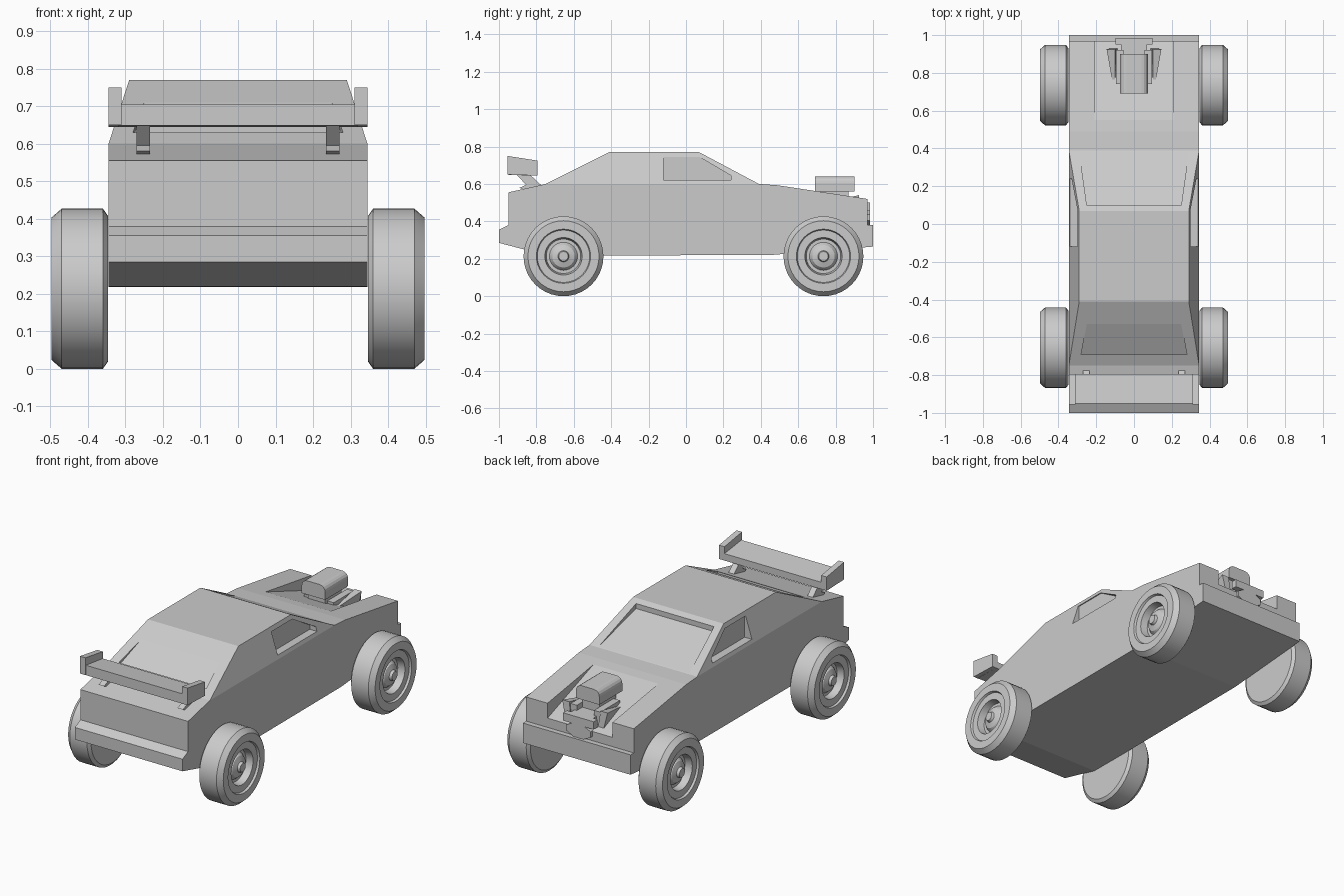
import bpy, bmesh, math
from mathutils import Matrix

cube = bpy.data.objects.get("Cube")
if cube:
    bpy.data.objects.remove(cube, do_unlink=True)

grey = bpy.data.materials.new("plain grey")
grey.use_nodes = True
grey.diffuse_color = (0.6, 0.6, 0.6, 1)
grey.node_tree.nodes["Principled BSDF"].inputs["Base Color"].default_value = (0.6, 0.6, 0.6, 1)


def finish(name, bm):
    bmesh.ops.recalc_face_normals(bm, faces=bm.faces)
    mesh = bpy.data.meshes.new(name)
    bm.to_mesh(mesh)
    bm.free()
    mesh.materials.append(grey)
    ob = bpy.data.objects.new(name, mesh)
    bpy.context.collection.objects.link(ob)
    return ob


def prism(name, pts, x0, x1):
    """Side profile of (y, z) points spanned between x0 and x1 (numbers or one per point)."""
    bm = bmesh.new()
    n = len(pts)
    sides = []
    for xs in (x0, x1):
        xs = xs if isinstance(xs, list) else [xs] * n
        sides.append([bm.verts.new((x, y, z)) for x, (y, z) in zip(xs, pts)])
    a, b = sides
    bm.faces.new(a)
    bm.faces.new(b)
    for i in range(n):
        j = (i + 1) % n
        bm.faces.new((a[i], a[j], b[j], b[i]))
    return finish(name, bm)


def centred(name, pts, w):
    return prism(name, pts, [-v for v in w] if isinstance(w, list) else -w, w)


def pair(name, pts, x0, x1):
    flip = lambda v: [-k for k in v] if isinstance(v, list) else -v
    return [prism("left_" + name, pts, x0, x1), prism("right_" + name, pts, flip(x0), flip(x1))]


def cut(target, cutter):
    cutter.hide_render = True
    mod = target.modifiers.new("cut", 'BOOLEAN')
    mod.operation = 'DIFFERENCE'
    mod.solver = 'EXACT'
    mod.object = cutter
    bpy.context.view_layer.objects.active = target
    bpy.ops.object.modifier_apply(modifier=mod.name)
    bpy.data.objects.remove(cutter, do_unlink=True)


def rect(y0, y1, z0, z1):
    return [(y0, z0), (y1, z0), (y1, z1), (y0, z1)]


# Lower body with bumpers, from the side profile
W = 0.345
body = centred("body", [
    (-0.95, 0.555), (-0.75, 0.60), (0.39, 0.60), (0.49, 0.593), (0.97, 0.52),
    (0.97, 0.38), (1.0, 0.38), (1.0, 0.265), (0.45, 0.22), (-0.44, 0.218),
    (-0.75, 0.22), (-1.0, 0.285), (-1.0, 0.355), (-0.95, 0.38)], W)

# Cabin tapering towards the roof
cabin = centred("cabin", [(-0.75, 0.60), (-0.41, 0.77), (0.07, 0.77), (0.39, 0.60)],
                [W, 0.29, 0.29, W])

# Recessed windscreen, rear window and side windows
cut(cabin, centred("windscreen_cut", [(0.10, 0.725), (0.385, 0.6027), (0.385, 0.7), (0.10, 0.8)],
                   [0.25, 0.29, 0.29, 0.25]))
cut(cabin, centred("rear_window_cut", [(-0.53, 0.71), (-0.69, 0.613), (-0.69, 0.68), (-0.55, 0.75)],
                   [0.25, 0.28, 0.28, 0.25]))
for cutter in pair("window_cut", [(-0.12, 0.62), (-0.12, 0.745), (0.07, 0.745), (0.24, 0.645),
                                  (0.24, 0.62)], 0.292, 0.5):
    cut(cabin, cutter)

# Engine bay channel open at the nose
cut(body, centred("bay_cut", [(0.55, 0.584), (0.98, 0.43), (0.98, 0.7), (0.55, 0.7)], 0.208))

# Rear wing: blade, end plates and struts
centred("wing_blade", [(-0.95, 0.648), (-0.795, 0.645), (-0.795, 0.685), (-0.95, 0.705)], 0.32)
pair("wing_end_plate", [(-0.955, 0.65), (-0.795, 0.645), (-0.795, 0.725), (-0.955, 0.75)], 0.31, W)
pair("wing_strut", [(-0.91, 0.655), (-0.84, 0.655), (-0.77, 0.59), (-0.87, 0.57), (-0.89, 0.58),
                    (-0.855, 0.595)], 0.235, 0.27)

# Engine: scoop with rounded top, neck, block, headers and pulleys
scoop = centred("scoop", rect(0.69, 0.90, 0.56, 0.64), 0.075)
bm = bmesh.new()
bm.from_mesh(scoop.data)
top_edges = [e for e in bm.edges if all(v.co.z > 0.6 for v in e.verts)
             and abs(e.verts[0].co.x - e.verts[1].co.x) < 0.01]
bmesh.ops.bevel(bm, geom=top_edges, offset=0.035, segments=4, profile=0.5, affect='EDGES')
bm.to_mesh(scoop.data)
bm.free()
centred("scoop_neck", rect(0.72, 0.87, 0.48, 0.565), 0.055)
centred("engine_block", rect(0.74, 0.95, 0.42, 0.50), 0.07)
pair("valve_cover", [(0.74, 0.47), (0.92, 0.44), (0.92, 0.53), (0.74, 0.53)], 0.055, 0.095)
pair("header", [(0.73, 0.50), (0.93, 0.43), (0.925, 0.54)],
     [0.10, 0.085, 0.10], [0.11, 0.12, 0.145])
centred("front_cross_plate", rect(0.95, 0.985, 0.455, 0.50), 0.098)
bm = bmesh.new()
bmesh.ops.create_cone(bm, cap_ends=True, segments=8, radius1=0.085, radius2=0.085, depth=0.03,
                      matrix=Matrix.Translation((0, 0.97, 0.42)) @ Matrix.Diagonal((1, 1, 0.5, 1))
                      @ Matrix.Rotation(math.pi / 2, 4, 'X') @ Matrix.Rotation(math.pi / 8, 4, 'Z'))
finish("front_pulley", bm)

# Wheels turned from one (x, radius) profile
TYRE = [(0.347, 0), (0.347, 0.195), (0.36, 0.2135), (0.47, 0.2135), (0.497, 0.19), (0.497, 0.145),
        (0.485, 0.14), (0.485, 0.1), (0.445, 0.092), (0.445, 0.075), (0.465, 0.06),
        (0.475, 0.03), (0.49, 0.025), (0.49, 0)]


def wheel(name, side, y):
    bm = bmesh.new()
    verts = [bm.verts.new((side * x, y, 0.2135 + r)) for x, r in TYRE]
    edges = [bm.edges.new(p) for p in zip(verts, verts[1:])]
    bmesh.ops.spin(bm, geom=verts + edges, cent=(0, y, 0.2135), axis=(1, 0, 0),
                   angle=math.tau, steps=40)
    bmesh.ops.remove_doubles(bm, verts=bm.verts, dist=0.0005)
    ob = finish(name, bm)
    bpy.ops.object.select_all(action='DESELECT')
    ob.select_set(True)
    bpy.context.view_layer.objects.active = ob
    bpy.ops.object.shade_smooth_by_angle(angle=math.radians(30))


for side, label in ((1, "left"), (-1, "right")):
    wheel(label + "_front_wheel", side, 0.735)
    wheel(label + "_rear_wheel", side, -0.655)
